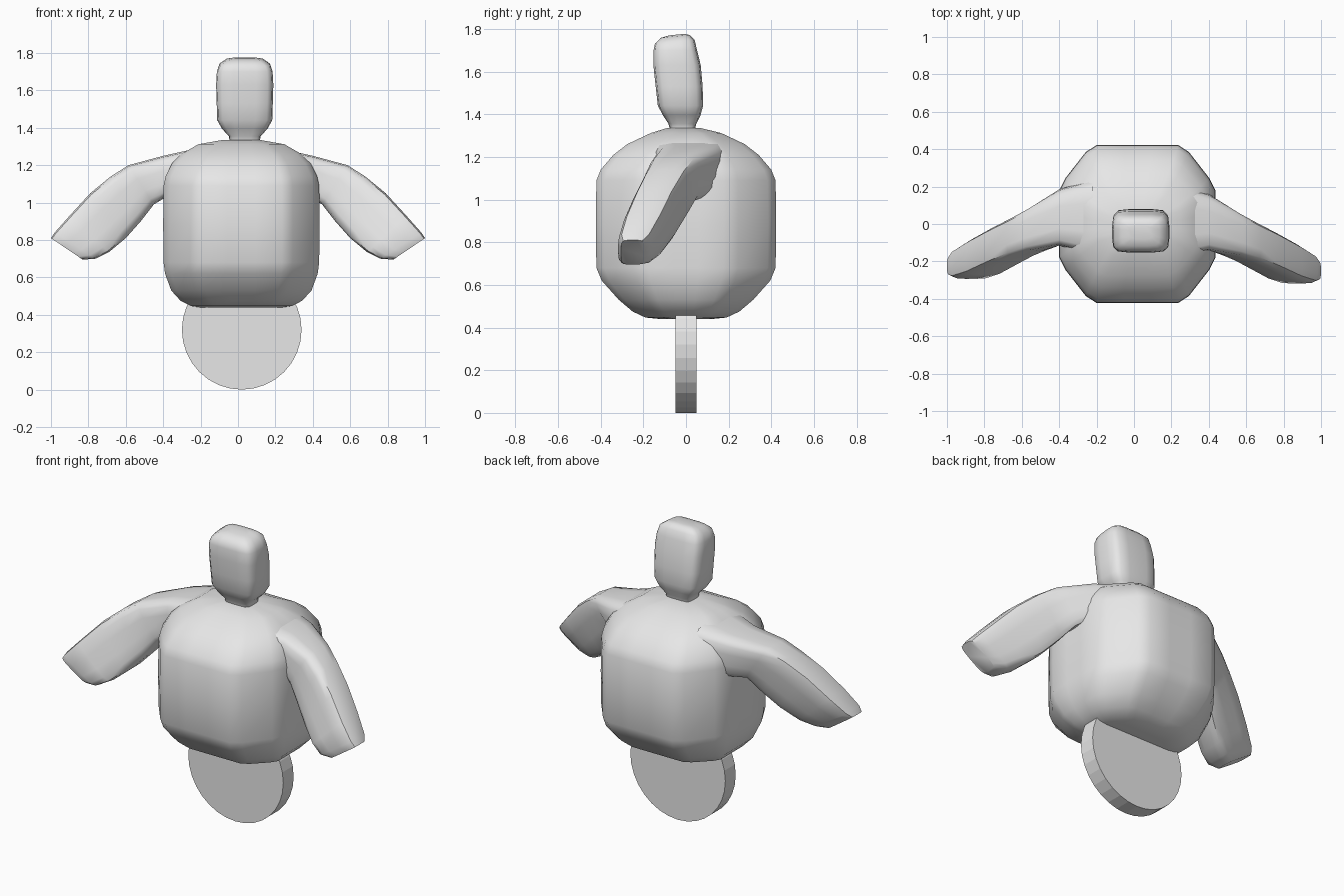
import bpy, bmesh, math
from mathutils import Vector

cube = bpy.data.objects.get("Cube")
if cube:
    bpy.data.objects.remove(cube)

grey = bpy.data.materials.new("plain grey")
grey.use_nodes = True
grey.diffuse_color = (0.8, 0.8, 0.8, 1)
grey.node_tree.nodes["Principled BSDF"].inputs["Base Color"].default_value = (0.8, 0.8, 0.8, 1)


def finish(obj, angle):
    obj.data.materials.append(grey)
    bpy.ops.object.select_all(action='DESELECT')
    obj.select_set(True)
    bpy.context.view_layer.objects.active = obj
    bpy.ops.object.shade_smooth_by_angle(angle=math.radians(angle))


def loft(name, rings, angle=50):
    """Skin a list of equally long point rings and cap both ends."""
    bm = bmesh.new()
    loops = [[bm.verts.new(p) for p in ring] for ring in rings]
    n = len(loops[0])
    for a, b in zip(loops, loops[1:]):
        for i in range(n):
            j = (i + 1) % n
            bm.faces.new((a[i], a[j], b[j], b[i]))
    bm.faces.new(loops[0])
    bm.faces.new(loops[-1])
    bmesh.ops.recalc_face_normals(bm, faces=bm.faces)
    mesh = bpy.data.meshes.new(name)
    bm.to_mesh(mesh)
    bm.free()
    obj = bpy.data.objects.new(name, mesh)
    bpy.context.collection.objects.link(obj)
    finish(obj, angle)


def section(quarter):
    """Complete a quarter outline to a full one, counter-clockwise."""
    back = [(-x, y) for x, y in reversed(quarter)]
    half = quarter + back
    return half + [(-x, -y) for x, y in half]


BODY = section([(1, .14), (1, .42), (.92, .58), (.66, .91), (.52, 1), (.18, 1)])
BOX = section([(1, .3), (.96, .72), (.8, .94), (.4, 1)])

# Torso: z, centre y, half width, half depth
torso = [(.44, 0, .22, .12), (.447, 0, .27, .19), (.475, 0, .325, .25),
         (.53, 0, .375, .315), (.62, 0, .408, .395), (.68, 0, .416, .42),
         (.88, 0, .418, .423), (1.09, 0, .416, .42), (1.14, 0, .405, .4),
         (1.21, 0, .37, .34), (1.26, 0, .32, .275), (1.312, 0, .23, .165),
         (1.335, -.01, .1, .08)]
loft("torso", [[(.018 + x * w, cy + y * d, z) for x, y in BODY]
               for z, cy, w, d in torso])

# Neck and head in one skin
head = [(1.29, -.015, .13, .1), (1.335, -.017, .082, .06), (1.355, -.017, .085, .065),
        (1.395, -.02, .122, .088), (1.44, -.026, .147, .106), (1.53, -.032, .15, .11),
        (1.63, -.042, .153, .111), (1.7, -.05, .149, .102), (1.74, -.053, .135, .093),
        (1.765, -.05, .1, .068), (1.773, -.045, .06, .035)]
loft("head", [[(.036 + x * w, cy + y * d, z + .1 * y * d * (z > 1.72)) for x, y in BOX]
              for z, cy, w, d in head])

# Arms: top x, z; bottom x, z; centre y; half depth
arm = [(.22, 1.29, .25, 1.0, .02, .2), (.4, 1.25, .4, 1.02, .02, .15),
       (.585, 1.2, .45, .99, -.045, .115), (.68, 1.14, .52, .9, -.085, .105),
       (.79, 1.05, .6, .81, -.135, .1), (.9, .93, .69, .735, -.19, .095),
       (.98, .84, .76, .7, -.228, .08), (1.0, .81, .83, .695, -.24, .055)]
for side, name, shift in ((1, "left_arm", -.01), (-1, "right_arm", .015)):
    rings = []
    for tx, tz, bx, bz, cy, d in arm:
        top, low = Vector((tx, cy, tz)), Vector((bx, cy, bz))
        mid, up = (top + low) / 2, (top - low) / 2
        rings.append([(side * (mid + up * v).x, cy + shift + u * d, (mid + up * v).z)
                      for u, v in BOX])
    loft(name, rings)

# Wheel under the torso
bpy.ops.mesh.primitive_cylinder_add(vertices=32, radius=.32, depth=.1,
                                    location=(.02, 0, .32),
                                    rotation=(math.pi / 2, 0, 0))
wheel = bpy.context.object
wheel.name = "wheel"
finish(wheel, 5)
